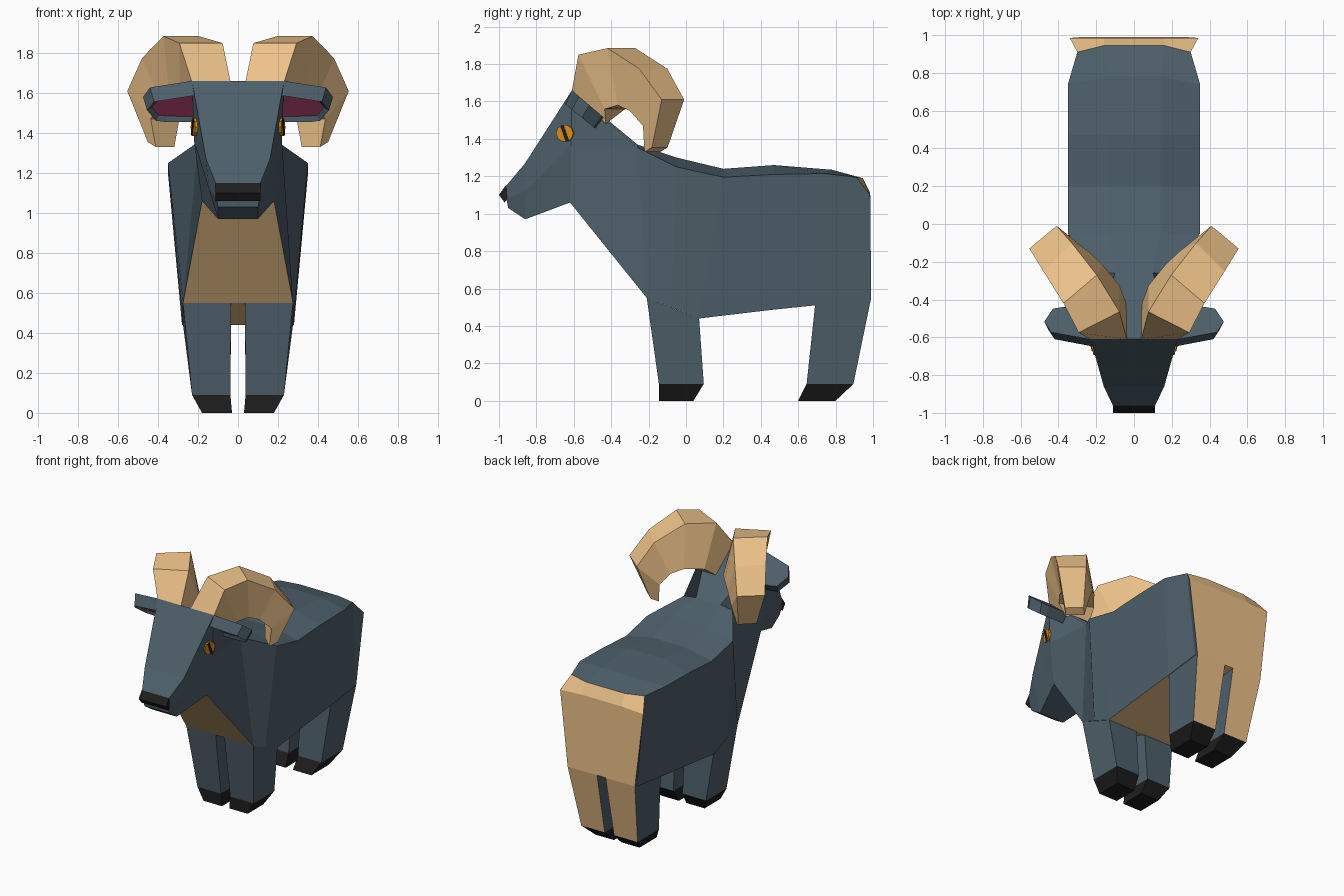
import bpy, bmesh
from math import radians
from mathutils import Matrix, Vector

if "Cube" in bpy.data.objects:
    bpy.data.objects.remove(bpy.data.objects["Cube"])


def material(name, rgb):
    m = bpy.data.materials.new(name)
    m.diffuse_color = (*rgb, 1)
    m.use_nodes = True
    m.node_tree.nodes["Principled BSDF"].inputs["Base Color"].default_value = m.diffuse_color
    return m


SLATE = material("slate_wool", (0.075, 0.115, 0.145))
TAN = material("tan", (0.85, 0.54, 0.25))
BLACK = material("black", (0.013, 0.013, 0.013))
PINK = material("pink", (0.62, 0.08, 0.22))
ORANGE = material("orange", (0.68, 0.26, 0.01))


def finish(name, bm, mats, mirror=False):
    bmesh.ops.recalc_face_normals(bm, faces=bm.faces)
    me = bpy.data.meshes.new(name)
    bm.to_mesh(me)
    bm.free()
    for m in mats:
        me.materials.append(m)
    ob = bpy.data.objects.new(name, me)
    bpy.context.collection.objects.link(ob)
    if mirror:
        ob.modifiers.new("Mirror", 'MIRROR').use_mirror_merge = False
    return ob


def loft(rings, paint=lambda seg, side: 0, cap_mats=(0, 0)):
    """Skin closed rings of equal length; paint picks the material slot."""
    bm = bmesh.new()
    vs = [[bm.verts.new(p) for p in r] for r in rings]
    n = len(vs[0])
    for i in range(len(vs) - 1):
        for k in range(n):
            j = (k + 1) % n
            f = bm.faces.new((vs[i][k], vs[i][j], vs[i + 1][j], vs[i + 1][k]))
            f.material_index = paint(i, k)
    for r, m in zip((vs[0], vs[-1]), cap_mats):
        bm.faces.new(r).material_index = m
    return bm


# Head, neck and trunk: each section is top, side and bottom corner
sections = [
    ((.11, -.965, 1.145), (.11, -.96, 1.08), (.10, -.95, 1.03)),
    ((.16, -.86, 1.27), (.145, -.86, 1.12), (.10, -.86, .97)),
    ((.23, -.61, 1.66), (.22, -.615, 1.36), (.18, -.62, 1.06)),
    ((.10, -.26, 1.37), (.20, -.26, 1.355), (.275, -.21, .55)),
    ((.14, -.05, 1.30), (.35, -.05, 1.25), (.28, -.08, .50)),
    ((.14, .20, 1.24), (.35, .20, 1.195), (.28, .07, .44)),
    ((.14, .47, 1.26), (.35, .47, 1.21), (.28, .45, .485)),
    ((.14, .78, 1.235), (.35, .74, 1.215), (.28, .69, .51)),
    ((.16, .945, 1.19), (.30, .91, 1.195), (.28, .97, .545)),
    ((.16, .985, 1.11), (.34, .985, 1.10), (.275, .99, .55)),
]
rings = [[(-x, y, z) for x, y, z in reversed(s)] + list(s) for s in sections]


def body_paint(seg, side):
    underside = side == 5 and seg >= 2
    rump_bevel = seg == 8 and side in (1, 2, 3)
    return int(underside or rump_bevel)


finish("body", loft(rings, body_paint, (0, 1)), (SLATE, TAN))

# Nose
nose_profile = [(-1.0, 1.10), (-.965, 1.15), (-.93, 1.11), (-.97, 1.06)]
finish("nose", loft([[(x, y, z) for y, z in nose_profile] for x in (-.112, .112)]), (BLACK,))


# Legs and hooves: each level is x in, x out, y front, z front, y back, z back
def level(xi, xo, yf, zf, yb, zb):
    return [(xi, yf, zf), (xo, yf, zf), (xo, yb, zb), (xi, yb, zb)]


def leg(name, top, ankle, sole, back):
    top, ankle, sole = level(*top), level(*ankle), level(*sole)
    upper = loft([ankle, top], lambda seg, side: back if side == 2 else 0)
    finish(name + "_leg", upper, (SLATE, TAN), True)
    finish(name + "_hoof", loft([sole, ankle]), (BLACK,), True)


leg("front", (.035, .275, -.21, .55, .07, .44),
    (.038, .23, -.145, .09, .095, .09), (.03, .18, -.145, 0, .04, 0), 0)
leg("rear", (.035, .275, .69, .51, .99, .55),
    (.038, .23, .645, .09, .895, .09), (.03, .18, .60, 0, .80, 0), 1)

# Horns: outer-curve centre, inner-curve centre, half width vector (x, y)
horn_rings = [
    ((.135, -.61, 1.66), (.135, -.43, 1.48), (.097, 0)),
    ((.185, -.52, 1.85), (.185, -.38, 1.56), (.108, -.055)),
    ((.285, -.345, 1.885), (.255, -.29, 1.58), (.088, -.075)),
    ((.405, -.175, 1.775), (.31, -.225, 1.55), (.075, -.075)),
    ((.482, -.07, 1.61), (.365, -.17, 1.47), (.072, -.06)),
    ((.405, -.14, 1.355), (.365, -.18, 1.33), (.046, -.042)),
]
horn = []
for outer, inner, (wx, wy) in horn_rings:
    o, i, w = Vector(outer), Vector(inner), Vector((wx, wy, 0))
    horn.append([o - w, o + w, i + w, i - w])
finish("horn", loft(horn), (TAN,), True)

# Ears: tilted slab outlined in x and distance down the slope
outline = [(.20, 0), (.235, 0), (.44, .22), (.475, .55), (.43, .95), (.38, 1), (.20, 1)]
back = [(x, -.61 + .17 * u, 1.66 - .145 * u) for x, u in outline]
front = [(x - .02 * (x > .3), -.645 + .16 * u, 1.585 - .13 * u) for x, u in outline]
bm = loft([back, front])
bmesh.ops.recalc_face_normals(bm, faces=bm.faces)
bm.faces.ensure_lookup_table()
inner_ear = bm.faces[-1]
bmesh.ops.inset_individual(bm, faces=[inner_ear], thickness=.024, depth=-.02)
inner_ear.material_index = 1
finish("ear", bm, (SLATE, PINK), True)

# Eyes and slit pupils
eye_frame = (Matrix.Translation((.209, -.645, 1.43)) @ Matrix.Rotation(radians(-14), 4, 'Z'))
bm = bmesh.new()
bmesh.ops.create_cone(bm, cap_ends=True, segments=10, radius1=.047, radius2=.047, depth=.034,
                      matrix=eye_frame @ Matrix.Rotation(radians(90), 4, 'Y'))
finish("eye", bm, (ORANGE,), True)
bm = bmesh.new()
bmesh.ops.create_cube(bm, size=1, matrix=eye_frame @ Matrix.Rotation(radians(20), 4, 'X')
                      @ Matrix.Diagonal((.042, .018, .088, 1)))
finish("pupil", bm, (BLACK,), True)
